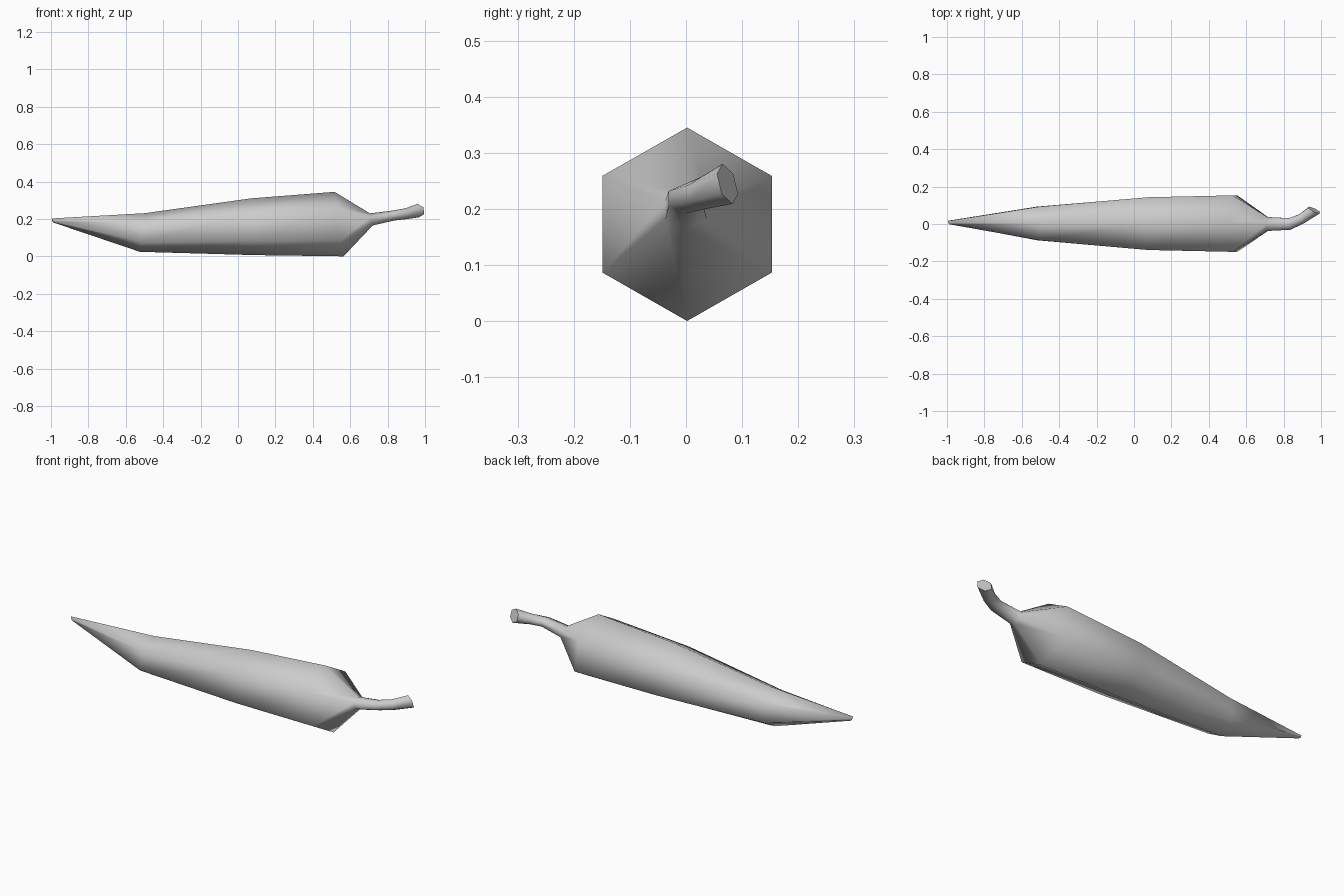
import bpy
import bmesh
from math import cos, sin, pi, radians
from mathutils import Matrix, Vector

cube = bpy.data.objects.get("Cube")
if cube:
    bpy.data.objects.remove(cube, do_unlink=True)

SIDES = 6

# Plain grey skin
skin = bpy.data.materials.new("plain_grey")
skin.use_nodes = True
grey = (0.6, 0.6, 0.6, 1)
skin.diffuse_color = grey
skin.node_tree.nodes["Principled BSDF"].inputs["Base Color"].default_value = grey

# Cross-sections from tip to stalk end:
# centre, half width, half height, yaw and lean in degrees
sections = [
    ((-0.989, 0.008, 0.192), 0.010, 0.012, 30, -20),
    ((-0.512, 0.003, 0.128), 0.090, 0.104, 0, 7),
    ((0.080, 0.002, 0.159), 0.141, 0.152, 0, -3),
    ((0.540, 0.002, 0.173), 0.151, 0.174, 0, -8),
    ((0.713, 0.000, 0.198), 0.037, 0.033, 0, -13),
    ((0.832, 0.000, 0.219), 0.031, 0.027, 5, -12),
    ((0.896, 0.028, 0.228), 0.027, 0.029, 30, -8),
    ((0.964, 0.074, 0.245), 0.033, 0.037, 64, -15),
]


def add_ring(bm, centre, width, height, yaw, lean):
    turn = Matrix.Rotation(radians(yaw), 3, "Z") @ Matrix.Rotation(radians(lean), 3, "Y")
    corners = []
    for i in range(SIDES):
        a = 2 * pi * i / SIDES
        local = Vector((0, width * sin(a) / cos(pi / SIDES), height * cos(a)))
        corners.append(bm.verts.new(Vector(centre) + turn @ local))
    return corners


# Pepper body and bent stalk as one lofted skin
bm = bmesh.new()
rings = [add_ring(bm, *s) for s in sections]
for a, b in zip(rings, rings[1:]):
    for i in range(SIDES):
        j = (i + 1) % SIDES
        bm.faces.new((a[i], a[j], b[j], b[i]))
tip_cap = bm.faces.new(rings[0])
stalk_cap = bm.faces.new(rings[-1])
bmesh.ops.recalc_face_normals(bm, faces=bm.faces)

# Smooth skin with a crisp cut at the stalk end
for face in bm.faces:
    face.smooth = True
for edge in stalk_cap.edges:
    edge.smooth = False

mesh = bpy.data.meshes.new("pepper")
bm.to_mesh(mesh)
bm.free()
mesh.materials.append(skin)
pepper = bpy.data.objects.new("pepper", mesh)
bpy.context.collection.objects.link(pepper)
